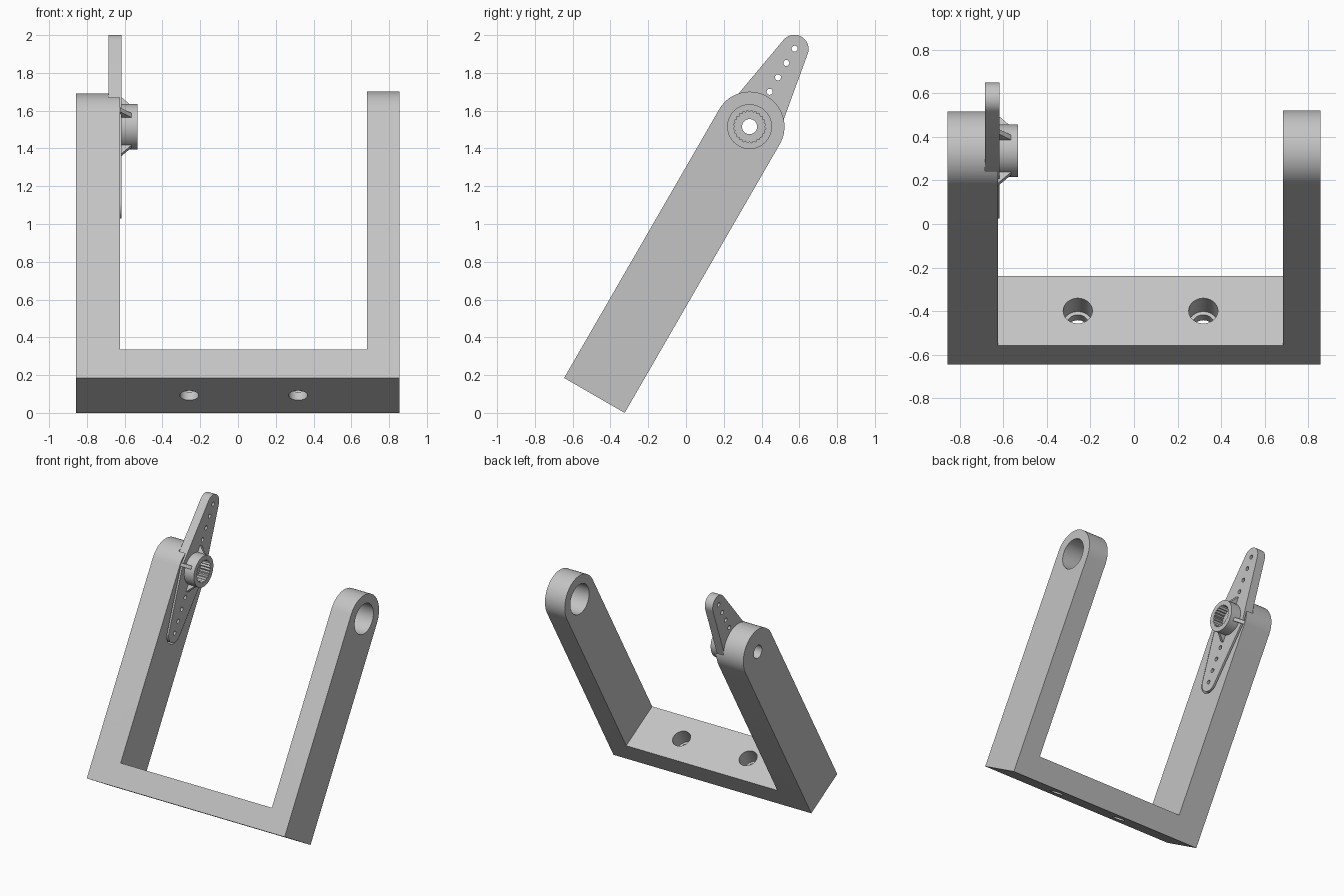
import bpy, bmesh
from math import pi, sin, cos, asin, radians
from mathutils import Matrix, Vector

if "Cube" in bpy.data.objects:
    bpy.data.objects.remove(bpy.data.objects["Cube"])

grey = bpy.data.materials.new("light grey")
grey.use_nodes = True
grey.diffuse_color = (0.55, 0.55, 0.55, 1)
grey.node_tree.nodes["Principled BSDF"].inputs["Base Color"].default_value = (0.55, 0.55, 0.55, 1)

HALF = 0.185       # half width of the arms
PIVOT = 1.643      # pivot height along the arm
BAR = 0.173        # thickness of the base bar
ARM_L, ARM_R = (-0.857, -0.624), (0.684, 0.855)
FLOOR, HORN_TOP, HUB_TOP = -0.685, -0.617, -0.533
LEAN = Matrix.Translation((0, -0.485, 0.0925)) @ Matrix.Rotation(radians(-30), 4, 'X')

# Profile axes: a, b lie in the profile, c is the extrusion direction
ALONG_X = Matrix(((0, 0, 1, 0), (1, 0, 0, 0), (0, 1, 0, 0), (0, 0, 0, 1)))
ALONG_Y = Matrix(((1, 0, 0, 0), (0, 0, 1, 0), (0, 1, 0, 0), (0, 0, 0, 1)))
ALONG_Z = Matrix.Identity(4)


def prism(name, pts, span, basis=ALONG_X):
    bm = bmesh.new()
    face = bm.faces.new([bm.verts.new((a, b, span[0])) for a, b in pts])
    ext = bmesh.ops.extrude_face_region(bm, geom=[face])["geom"]
    bmesh.ops.translate(bm, vec=Vector((0, 0, span[1] - span[0])),
                        verts=[g for g in ext if isinstance(g, bmesh.types.BMVert)])
    bm.transform(LEAN @ basis)
    bmesh.ops.recalc_face_normals(bm, faces=bm.faces)
    me = bpy.data.meshes.new(name)
    bm.to_mesh(me)
    bm.free()
    me.materials.append(grey)
    ob = bpy.data.objects.new(name, me)
    bpy.context.collection.objects.link(ob)
    return ob


def arc(r, start, end, n, a=0, b=0):
    return [(a + r * cos(start + (end - start) * i / n),
             b + r * sin(start + (end - start) * i / n)) for i in range(n + 1)]


def circle(r, a=0, b=0, n=48):
    return arc(r, 0, 2 * pi, n, a, b)[:-1]


def activate(ob):
    bpy.ops.object.select_all(action='DESELECT')
    ob.select_set(True)
    bpy.context.view_layer.objects.active = ob


def combine(ob, other, op='DIFFERENCE'):
    mod = ob.modifiers.new("cut", 'BOOLEAN')
    mod.operation, mod.solver, mod.object = op, 'EXACT', other
    activate(ob)
    bpy.ops.object.modifier_apply(modifier=mod.name)
    bpy.data.objects.remove(other)


def arm_profile(top):
    return [(-HALF, 0), (HALF, 0)] + arc(HALF, 0, pi, 40, 0, top)


def horn_profile(gap=0):
    # Two tapering blades around a round middle
    mid, tip, reach = 0.157 + gap, 0.075 + gap, 0.475
    t = asin((mid - tip) / reach)
    return (arc(tip, t, pi - t, 20, 0, PIVOT + reach) + arc(mid, pi - t, pi + t, 8, 0, PIVOT)
            + arc(tip, pi + t, 2 * pi - t, 20, 0, PIVOT - reach) + arc(mid, -t, t, 8, 0, PIVOT))


# U-shaped bracket: base bar and two arms
bracket = prism("bracket", arm_profile(PIVOT - 0.012), ARM_L)
combine(bracket, prism("arm", arm_profile(PIVOT), ARM_R), 'UNION')
bar = [(-HALF, 0), (HALF, 0), (HALF, BAR), (-HALF, BAR)]
combine(bracket, prism("bar", bar, (ARM_L[1] - 0.05, ARM_R[0] + 0.05)), 'UNION')

# Pivot holes and the recess for the horn
combine(bracket, prism("bearing_hole", circle(0.116, 0, PIVOT), (0.6, 1)))
combine(bracket, prism("horn_pocket", horn_profile(0.012), (FLOOR, -0.5)))
combine(bracket, prism("screw_hole", circle(0.05, 0, PIVOT), (-1, -0.6)))

# Counterbored mounting holes in the bar
for x in (-0.258, 0.318):
    combine(bracket, prism("bolt_hole", circle(0.05, x), (-0.1, 0.3), ALONG_Z))
    combine(bracket, prism("bolt_head", circle(0.067, x), (0.05, 0.3), ALONG_Z))

# Servo horn with a row of small holes in each blade
horn = prism("servo_horn", horn_profile(), (FLOOR, HORN_TOP))
combine(horn, prism("centre_hole", circle(0.04, 0, PIVOT), (-1, -0.5)))
for side in (-1, 1):
    for i in range(4):
        b = PIVOT + side * (0.213 + 0.088 * i)
        combine(horn, prism("small_hole", circle(0.016, 0, b, 20), (-1, -0.5)))

# Hub with a toothed bore
hub = prism("hub", circle(0.12, 0, PIVOT), (HORN_TOP, HUB_TOP))
teeth = 24
star = [(r * cos(pi * i / teeth), PIVOT + r * sin(pi * i / teeth))
        for i in range(2 * teeth) for r in [0.087 if i % 2 else 0.077]]
combine(hub, prism("toothed_bore", star, (-0.7, -0.4)))

# Four triangular ribs bracing the hub
rib = [(HORN_TOP - 0.01, 0.105), (HORN_TOP - 0.01, 0.182), (-0.565, 0.122), (-0.565, 0.105)]
ribs = [prism(f"hub_rib_{k + 1}", rib, (-0.013, 0.013),
              Matrix.Translation((0, 0, PIVOT)) @ Matrix.Rotation(k * pi / 2, 4, 'X') @ ALONG_Y)
        for k in range(4)]

for ob in [bracket, horn, hub] + ribs:
    activate(ob)
    bpy.ops.object.shade_smooth_by_angle(angle=radians(25))
